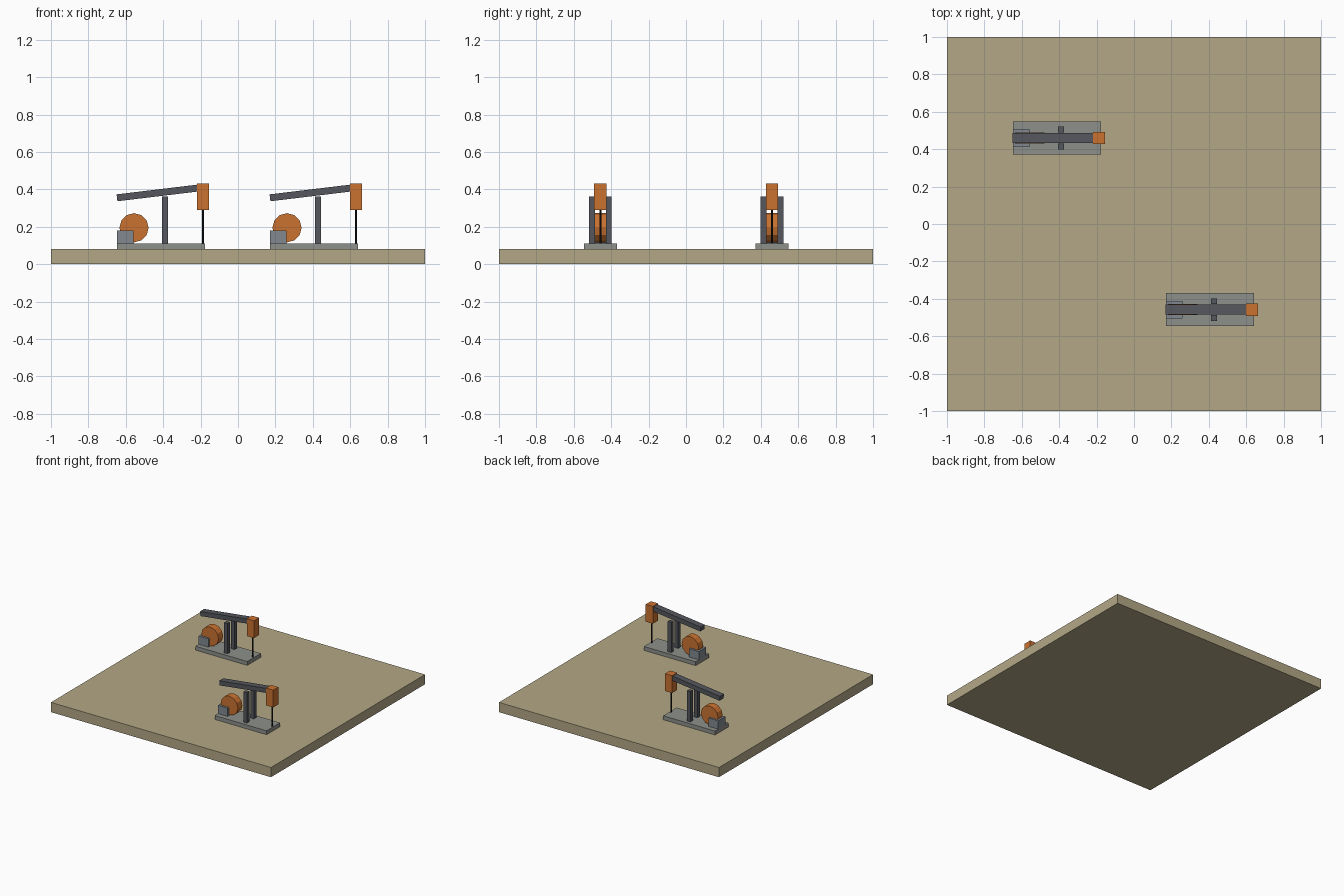
import bpy, math
from mathutils import Matrix

if "Cube" in bpy.data.objects:
    bpy.data.objects.remove(bpy.data.objects["Cube"])


def material(name, rgb):
    m = bpy.data.materials.new(name)
    m.diffuse_color = (*rgb, 1)
    m.use_nodes = True
    m.node_tree.nodes["Principled BSDF"].inputs["Base Color"].default_value = m.diffuse_color
    return m


SAND = material("sand", (0.45, 0.39, 0.24))
CONCRETE = material("concrete", (0.27, 0.28, 0.26))
STEEL = material("dark_steel", (0.09, 0.095, 0.11))
MOTOR = material("motor_grey", (0.22, 0.25, 0.28))
ORANGE = material("orange_paint", (0.60, 0.17, 0.03))
BLACK = material("black_rod", (0.01, 0.01, 0.012))


def box(name, x, y, z, mat, tilt=0.0):
    """Box from (min, max) ranges, tilted about its centre in the xz plane."""
    bpy.ops.mesh.primitive_cube_add(size=1)
    ob = bpy.context.object
    ob.name = name
    ob.data.transform(Matrix.Diagonal((x[1] - x[0], y[1] - y[0], z[1] - z[0], 1)))
    ob.location = (sum(x) / 2, sum(y) / 2, sum(z) / 2)
    ob.rotation_euler.y = -tilt
    ob.data.materials.append(mat)
    return ob


def cylinder(name, sides, radius, depth, loc, mat, rot=(0, 0, 0)):
    bpy.ops.mesh.primitive_cylinder_add(vertices=sides, radius=radius, depth=depth,
                                        location=loc, rotation=rot)
    ob = bpy.context.object
    ob.name = name
    ob.data.materials.append(mat)
    return ob


def pump(tag, px, py):
    """Pump jack; px, py is the point midway between the two posts."""
    def part(name, x, y, z, mat, tilt=0.0):
        return box(f"{name}_{tag}", (px + x[0], px + x[1]), (py + y[0], py + y[1]), z, mat, tilt)

    part("base_slab", (-0.257, 0.214), (-0.088, 0.088), (0.08, 0.112), CONCRETE)
    # twin posts either side of the beam
    for side, s in (("front", -1), ("back", 1)):
        part(f"{side}_post", (-0.016, 0.016), (s * 0.045 - 0.016, s * 0.045 + 0.016),
             (0.112, 0.361), STEEL)
    # tilted walking beam running into the head
    tilt, a, b = 0.12, -0.257, 0.203
    mid = (a + b) / 2
    half = (b - a) / 2 / math.cos(tilt)
    zc = 0.386 + mid * math.tan(tilt)
    part("walking_beam", (mid - half, mid + half), (-0.0265, 0.0265),
         (zc - 0.0185, zc + 0.0185), STEEL, tilt)
    part("horse_head", (0.171, 0.236), (-0.033, 0.033), (0.289, 0.431), ORANGE)
    cylinder(f"polished_rod_{tag}", 8, 0.0055, 0.188, (px + 0.203, py, 0.206), BLACK)
    # drive
    cylinder(f"crank_wheel_{tag}", 12, 0.078, 0.059, (px - 0.166, py, 0.195), ORANGE,
             (math.pi / 2, 0, 0))
    part("motor_box", (-0.257, -0.169), (-0.047, 0.047), (0.112, 0.180), MOTOR)


box("ground_slab", (-1, 1), (-1, 1), (0, 0.08), SAND)
pump("a", -0.39, 0.46)
pump("b", 0.428, -0.458)
